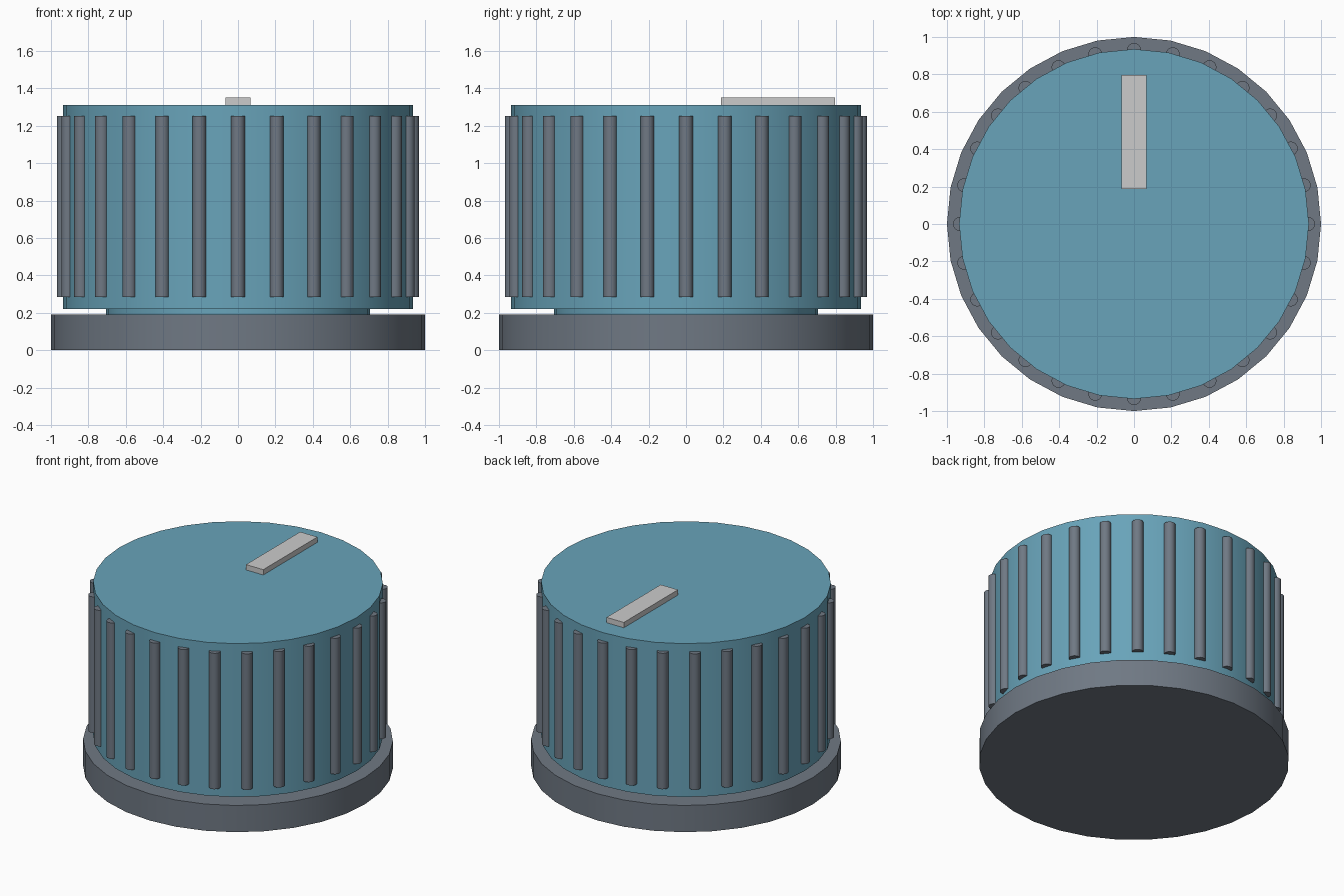
import bpy
from math import radians, sin, cos, tau

if "Cube" in bpy.data.objects:
    bpy.data.objects.remove(bpy.data.objects["Cube"], do_unlink=True)


def material(name, rgb):
    mat = bpy.data.materials.new(name)
    mat.use_nodes = True
    color = (*rgb, 1)
    mat.diffuse_color = color
    mat.node_tree.nodes["Principled BSDF"].inputs["Base Color"].default_value = color
    return mat


def cylinder(name, radius, bottom, top, mat, sides=32, x=0, y=0, turn=0):
    bpy.ops.mesh.primitive_cylinder_add(
        vertices=sides, radius=radius, depth=top - bottom,
        location=(x, y, (bottom + top) / 2), rotation=(0, 0, turn))
    obj = bpy.context.object
    obj.name = name
    obj.data.materials.append(mat)
    bpy.ops.object.shade_smooth_by_angle(angle=radians(35))
    return obj


teal = material("teal", (0.14, 0.37, 0.49))
slate = material("slate", (0.16, 0.19, 0.23))
pale = material("pale", (0.62, 0.62, 0.63))

# Base plate, neck and main body
cylinder("base_plate", 1.0, 0, 0.19, slate)
cylinder("neck", 0.705, 0.18, 0.23, teal)
cylinder("knob_body", 0.935, 0.22, 1.312, teal)

# Grip ribs half sunk into the side
RIBS = 28
for i in range(RIBS):
    a = tau * i / RIBS
    cylinder(f"grip_rib_{i + 1}", 0.037, 0.285, 1.253, slate, 16,
             0.931 * cos(a), 0.931 * sin(a), a)

# Raised pointer on the top face
bpy.ops.mesh.primitive_cube_add(size=1, location=(0, 0.492, 1.328))
pointer = bpy.context.object
pointer.name = "pointer"
pointer.scale = (0.136, 0.61, 0.044)
bpy.ops.object.transform_apply(location=False, rotation=False, scale=True)
pointer.data.materials.append(pale)
